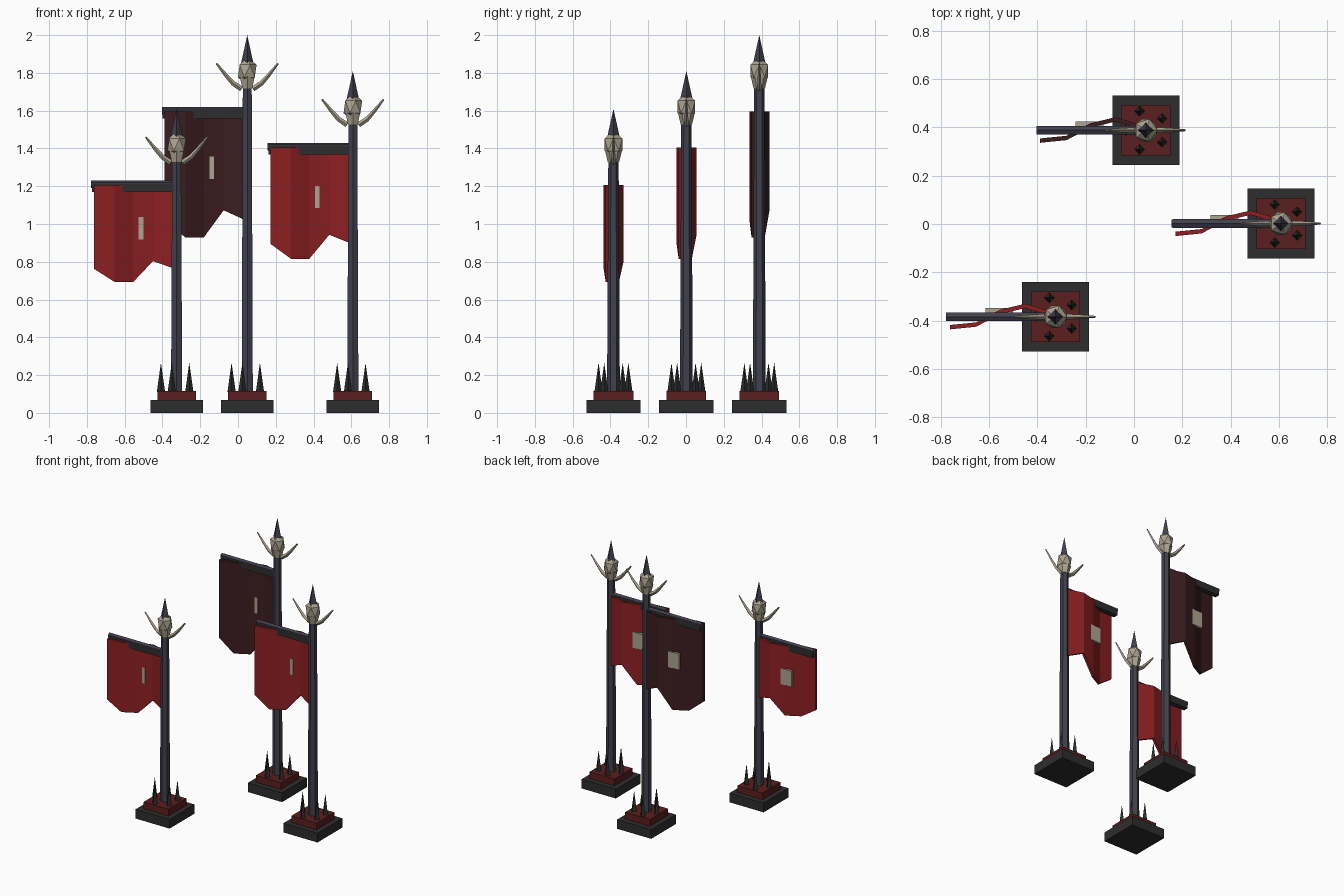
import bpy, bmesh, math
from mathutils import Vector, Matrix

cube = bpy.data.objects.get("Cube")
if cube:
    bpy.data.objects.remove(cube, do_unlink=True)


def material(name, rgb):
    m = bpy.data.materials.new(name)
    m.use_nodes = True
    m.diffuse_color = (*rgb, 1)
    m.node_tree.nodes["Principled BSDF"].inputs["Base Color"].default_value = (*rgb, 1)
    return m


RED = material("red_cloth", (0.27, 0.014, 0.016))
MAROON = material("maroon_cloth", (0.045, 0.012, 0.014))
STONE = material("dark_stone", (0.027, 0.027, 0.027))
PLINTH = material("dark_red_plinth", (0.105, 0.013, 0.013))
STEEL = material("blue_grey_steel", (0.052, 0.052, 0.075))
BONE = material("bone", (0.42, 0.37, 0.28))


def finish(bm, name, mat, origin):
    bmesh.ops.recalc_face_normals(bm, faces=bm.faces)
    mesh = bpy.data.meshes.new(name)
    bm.to_mesh(mesh)
    bm.free()
    mesh.materials.append(mat)
    ob = bpy.data.objects.new(name, mesh)
    ob.location = origin
    bpy.context.collection.objects.link(ob)
    return ob


def box(name, mat, origin, center, size):
    bm = bmesh.new()
    bmesh.ops.create_cube(bm, size=1, matrix=Matrix.Translation(center) @ Matrix.Diagonal((*size, 1)))
    return finish(bm, name, mat, origin)


def cone(name, mat, origin, start, end, r1, r2, sides):
    # Tapered prism between two points
    a, b = Vector(start), Vector(end)
    axis = b - a
    turn = axis.to_track_quat('Z', 'Y').to_matrix().to_4x4()
    bm = bmesh.new()
    bmesh.ops.create_cone(bm, cap_ends=True, segments=sides, radius1=r1, radius2=r2,
                          depth=axis.length, matrix=Matrix.Translation((a + b) / 2) @ turn)
    return finish(bm, name, mat, origin)


def horn(name, origin, side, height):
    # Square section swept along a bent path, thinning to the tip
    path = [(0.03, -0.285, 0.014), (0.075, -0.255, 0.013), (0.115, -0.21, 0.010), (0.163, -0.15, 0.005)]
    bm = bmesh.new()
    rings = []
    for i, (x, z, r) in enumerate(path):
        p, q = path[max(i - 1, 0)], path[min(i + 1, len(path) - 1)]
        across = Vector((p[1] - q[1], 0, q[0] - p[0])).normalized() * r
        mid = Vector((x, 0, z + height))
        depth = Vector((0, r * 0.8, 0))
        ring = []
        for offset in (across, depth, -across, -depth):
            v = mid + offset
            ring.append(bm.verts.new((v.x * side, v.y, v.z)))
        rings.append(ring)
    for a, b in zip(rings, rings[1:]):
        for k in range(4):
            bm.faces.new((a[k], a[k - 1], b[k - 1], b[k]))
    bm.faces.new(rings[0])
    bm.faces.new(rings[-1])
    finish(bm, name, BONE, origin)


def banner(name, mat, origin, top, drop):
    # Folded cloth: x, fold depth, share of the full drop
    folds = [(-0.437, -0.043, 0.865), (-0.328, -0.032, 1), (-0.23, 0.02, 1),
             (-0.125, 0.045, 0.785), (-0.015, 0.012, 0.86)]
    half = 0.009
    bm = bmesh.new()
    rings = []
    for x, y, share in folds:
        low = top - drop * share
        rings.append([bm.verts.new(c) for c in ((x, y - half, top), (x, y + half, top),
                                                (x, y + half, low), (x, y - half, low))])
    for a, b in zip(rings, rings[1:]):
        for k in range(4):
            bm.faces.new((a[k], a[k - 1], b[k - 1], b[k]))
    bm.faces.new(rings[0])
    bm.faces.new(rings[-1])
    finish(bm, name, mat, origin)


def standard(tag, x, y, height, drop, cloth):
    o = (x, y, 0)
    # Stepped base with a ring of spikes
    box(tag + "_base", STONE, o, (0, 0, 0.034), (0.277, 0.288, 0.068))
    box(tag + "_plinth", PLINTH, o, (0, 0, 0.092), (0.203, 0.21, 0.05))
    for i in range(5):
        a = math.pi + i * math.tau / 5
        sx, sy = 0.083 * math.cos(a), 0.083 * math.sin(a)
        cone(f"{tag}_base_spike_{i + 1}", STONE, o, (sx, sy, 0.11), (sx, sy, 0.265), 0.022, 0, 4)
    # Shaft
    cone(tag + "_pole", STEEL, o, (0, 0, 0.11), (0, 0, height - 0.2), 0.034, 0.027, 6)
    # Crossbar and the sleeve under it
    bar = height - 0.4
    cone(tag + "_crossbar", STEEL, o, (0, 0, bar), (-0.452, 0, bar), 0.02, 0.02, 6)
    box(tag + "_sleeve", STONE, o, (-0.2325, 0, bar - 0.0185), (0.43, 0.036, 0.046))
    banner(tag + "_banner", cloth, o, bar - 0.004, drop)
    box(tag + "_emblem", BONE, o, (-0.233, 0.027, bar - drop * 0.453), (0.115, 0.018, 0.117))
    # Faceted head with horns and a spear point
    bm = bmesh.new()
    bmesh.ops.create_icosphere(bm, subdivisions=1, radius=0.055, matrix=Matrix.Translation(
        (0, 0, height - 0.19)) @ Matrix.Diagonal((1, 1, 1.35, 1)))
    finish(bm, tag + "_head", BONE, o)
    cone(tag + "_jaw", BONE, o, (0, 0, height - 0.283), (0, 0, height - 0.22), 0.03, 0.045, 6)
    for side, word in ((1, "left"), (-1, "right")):
        horn(f"{tag}_{word}_horn", o, side, height)
    cone(tag + "_spear_point", STEEL, o, (0, 0, height - 0.15), (0, 0, height), 0.033, 0, 4)


standard("front", -0.325, -0.384, 1.61, 0.513, RED)
standard("back", 0.049, 0.388, 2.0, 0.667, MAROON)
standard("side", 0.608, 0.002, 1.81, 0.59, RED)
